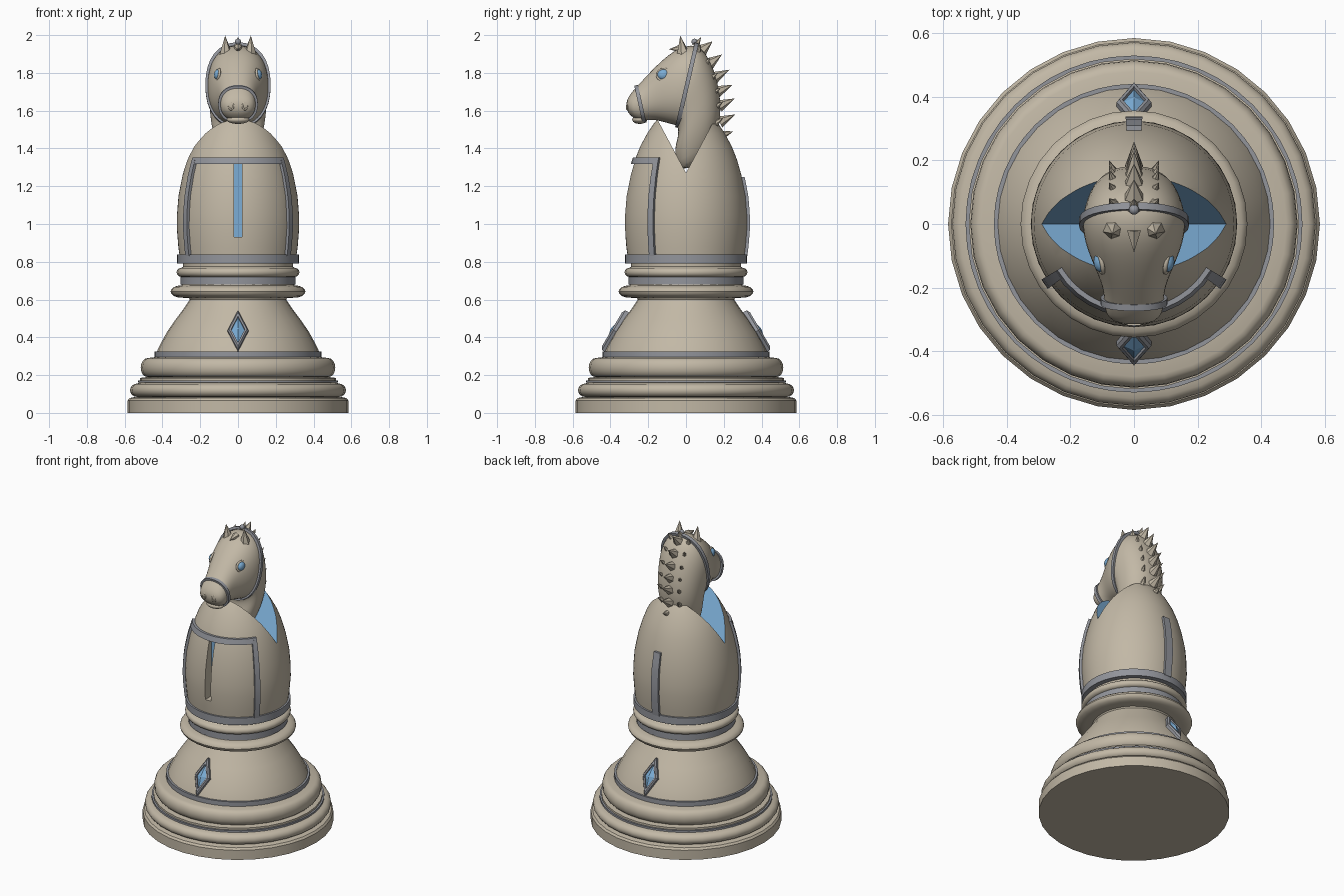
import bpy, bmesh, math
from mathutils import Vector, Matrix

if "Cube" in bpy.data.objects:
    bpy.data.objects.remove(bpy.data.objects["Cube"])


def material(name, rgb):
    m = bpy.data.materials.new(name)
    m.diffuse_color = (*rgb, 1)
    m.use_nodes = True
    m.node_tree.nodes["Principled BSDF"].inputs["Base Color"].default_value = m.diffuse_color
    return m


TAN = material("tan stone", (0.54, 0.48, 0.38))
GREY = material("grey trim", (0.29, 0.30, 0.33))
BLUE = material("blue", (0.20, 0.42, 0.67))


def finish(name, bm, mat, angle=35):
    bmesh.ops.remove_doubles(bm, verts=bm.verts, dist=1e-5)
    bmesh.ops.recalc_face_normals(bm, faces=bm.faces)
    me = bpy.data.meshes.new(name)
    bm.to_mesh(me)
    bm.free()
    ob = bpy.data.objects.new(name, me)
    bpy.context.collection.objects.link(ob)
    me.materials.append(mat)
    if angle:
        smooth(ob, angle)
    return ob


def smooth(ob, angle):
    bpy.ops.object.select_all(action='DESELECT')
    ob.select_set(True)
    bpy.context.view_layer.objects.active = ob
    bpy.ops.object.shade_smooth_by_angle(angle=math.radians(angle))


def loft(name, rings, mat, closed=False, angle=35):
    """Skin a list of equal-length point rings."""
    bm = bmesh.new()
    vs = [[bm.verts.new(p) for p in ring] for ring in rings]
    n = len(vs[0])
    pairs = list(zip(vs, vs[1:])) + ([(vs[-1], vs[0])] if closed else [])
    for a, b in pairs:
        for i in range(n):
            j = (i + 1) % n
            bm.faces.new((a[i], a[j], b[j], b[i]))
    if not closed:
        bm.faces.new(vs[0])
        bm.faces.new(vs[-1])
    return finish(name, bm, mat, angle)


def lathe(name, profile, mat, seg=32, closed=False):
    rings = [[(r * math.cos(2 * math.pi * i / seg), r * math.sin(2 * math.pi * i / seg), z)
              for i in range(seg)] for r, z in profile]
    return loft(name, rings, mat, closed)


def bulge(r0, r1, z0, z1, n=8):
    return [(r0 + (r1 - r0) * math.sin(math.pi * i / n),
             (z0 + z1) / 2 - (z1 - z0) / 2 * math.cos(math.pi * i / n)) for i in range(n + 1)]


def section(top, bottom, w, n=24, scale=1.0, shift=0.0):
    """Oval in the plane through two side-view points, half width w."""
    t, b = Vector((0, *top)), Vector((0, *bottom))
    mid, up = (t + b) / 2, (t - b) / 2
    side = Vector((1, 0, 0))
    nrm = side.cross(up).normalized()
    grow = (scale - 1) * up.length
    out = []
    for i in range(n):
        a = 2 * math.pi * i / n
        c, s = math.cos(a), math.sin(a)
        c, s = [math.copysign(abs(v) ** 0.9, v) for v in (c, s)]
        out.append(mid + nrm * shift + side * (w + grow) * c + up.normalized() * (up.length + grow) * s)
    return out


def strap(name, top, bottom, w, half, inner, outer):
    rings = [section(top, bottom, w, 32, s, h) for s, h in
             ((inner, -half), (outer, -half), (outer, half), (inner, half))]
    return loft(name, rings, GREY, closed=True)


def spike(name, base, tip, r, mat=TAN, sides=6):
    base, tip = Vector(base), Vector(tip)
    d = tip - base
    bm = bmesh.new()
    m = Matrix.Translation((base + tip) / 2) @ d.to_track_quat('Z', 'Y').to_matrix().to_4x4()
    bmesh.ops.create_cone(bm, cap_ends=True, segments=sides, radius1=r, radius2=0,
                          depth=d.length, matrix=m)
    return finish(name, bm, mat, 0)


def ball(name, loc, size, mat):
    bm = bmesh.new()
    bmesh.ops.create_uvsphere(bm, u_segments=20, v_segments=12, radius=1,
                              matrix=Matrix.Translation(loc) @ Matrix.Diagonal((*size, 1)))
    return finish(name, bm, mat, 60)


def hoop(name, loc, axis, ry, rz, tube, mat):
    """Small oval ring facing along axis."""
    q = Matrix.Translation(loc) @ Vector(axis).to_track_quat('Z', 'Y').to_matrix().to_4x4()
    rings = []
    for i in range(20):
        a = 2 * math.pi * i / 20
        rings.append([q @ Vector(((ry + tube * math.cos(b)) * math.cos(a),
                                  (rz + tube * math.cos(b)) * math.sin(a), tube * math.sin(b)))
                      for b in [math.pi * k / 4 for k in range(8)]])
    return loft(name, rings, mat, closed=True, angle=60)


# Turned base with mouldings
base = [(0, 0), (.585, 0), (.585, .065), (.575, .078), (.545, .085)]
base += bulge(.535, .572, .085, .155) + [(.52, .16), (.52, .185)]
base += bulge(.48, .515, .19, .29)
base += [(.44, .295), (.425, .335), (.405, .375), (.375, .43), (.33, .495), (.285, .555),
         (.255, .60), (.26, .608)]
base += bulge(.30, .357, .61, .675) + [(.295, .685), (.295, .715)]
base += bulge(.30, .325, .72, .768) + [(.29, .775), (.29, .80), (0, .80)]
lathe("base", base, TAN)

# Grey rings
for name, r0, r1, z0, z1 in (("foot_ring", .40, .441, .295, .325), ("neck_ring", .27, .305, .68, .72),
                             ("body_ring", .28, .322, .79, .838), ("lower_ring", .48, .53, .16, .172)):
    lathe(name, [(r0, z0), (r1, z0), (r1, z1), (r0, z1)], GREY, 48, closed=True)

# Domed body with a notch and a front slot
BODY = [(.305, .80), (.316, .88), (.324, .98), (.323, 1.05), (.315, 1.15), (.293, 1.26), (.27, 1.34),
        (.243, 1.41), (.205, 1.48), (.168, 1.535), (.145, 1.56), (.07, 1.61)]
body = lathe("body", [(0, .80)] + BODY + [(0, 1.63)], TAN, 64)
body.data.materials.append(BLUE)
notch = loft("notch_cutter", [[(x, 0, 1.27), (x, -.39, 2.0), (x, .39, 2.0)] for x in (-1, 1)], BLUE, angle=0)
slot = loft("slot_cutter", [[(-.021, y, .93), (.021, y, .93), (.021, y, 1.33), (-.021, y, 1.33)]
                            for y in (-.5, -.25)], TAN, angle=0)
for cutter in (notch, slot):
    cutter.hide_render = True
    mod = body.modifiers.new("cut", 'BOOLEAN')
    mod.operation, mod.solver, mod.object = 'DIFFERENCE', 'EXACT', cutter
    mod.material_mode = 'TRANSFER'
    bpy.context.view_layer.objects.active = body
    bpy.ops.object.modifier_apply(modifier=mod.name)
    bpy.data.objects.remove(cutter)
smooth(body, 30)
loft("slot_panel", [[(-.021, y, .93), (.021, y, .93), (.021, y, 1.33), (-.021, y, 1.33)]
                    for y in (-.256, -.248)], BLUE, angle=0)


def body_radius(z):
    for (r0, z0), (r1, z1) in zip(BODY, BODY[1:]):
        if z0 <= z <= z1:
            return r0 + (r1 - r0) * (z - z0) / (z1 - z0)


def rail(name, a0, a1, z0, z1, t=.016):
    """Strip hugging the body between two angles and heights."""
    n = 12
    tall = (z1 - z0) > .1
    rings = []
    for i in range(n + 1):
        f = i / n
        if tall:
            z = z0 + (z1 - z0) * f
            spots = [(a0, z, -.015), (a1, z, -.015), (a1, z, t), (a0, z, t)]
        else:
            a = a0 + (a1 - a0) * f
            spots = [(a, z0, -.015), (a, z0, t), (a, z1, t), (a, z1, -.015)]
        rings.append([((body_radius(z) + d) * math.cos(math.radians(a)),
                       (body_radius(z) + d) * math.sin(math.radians(a)), z) for a, z, d in spots])
    return loft(name, rings, GREY)


rail("front_top_rail", 211, 329, 1.318, 1.352)
rail("front_left_rail", 211, 217, .83, 1.34)
rail("front_right_rail", 323, 329, .83, 1.34)
rail("back_rail", 85.5, 94.5, .83, 1.25)

# Diamond ornaments front and back
for name, turn in (("front", 0), ("back", math.pi)):
    up, out = Vector((0, .51, .86)), Vector((0, -.86, .51))
    m = Matrix((Vector((1, 0, 0)), up, out)).transposed().to_4x4()
    m = Matrix.Rotation(turn, 4, 'Z') @ Matrix.Translation((0, -.378, .435)) @ m

    def diamond(s, h):
        return [m @ Vector(p) for p in ((.055 * s, 0, h), (0, .122 * s, h), (-.055 * s, 0, h), (0, -.122 * s, h))]
    loft(name + "_diamond_frame", [diamond(1, -.02), diamond(1, .006), diamond(.85, .016),
                                   diamond(.66, .016), diamond(.6, -.02)], GREY, closed=True, angle=0)
    loft(name + "_diamond_gem", [diamond(.66, -.02), diamond(.66, .005), diamond(.05, .022)], BLUE, angle=0)

# Horse head and neck
HEAD = [((-.318, 1.64), (-.312, 1.595), .045), ((-.305, 1.675), (-.285, 1.565), .083),
        ((-.278, 1.71), (-.245, 1.54), .095), ((-.24, 1.75), (-.205, 1.55), .094),
        ((-.19, 1.805), (-.17, 1.55), .105), ((-.13, 1.865), (-.14, 1.545), .125),
        ((-.06, 1.922), (-.105, 1.535), .147), ((0, 1.945), (-.07, 1.525), .16),
        ((.055, 1.95), (-.045, 1.52), .163), ((.105, 1.91), (-.04, 1.49), .16),
        ((.15, 1.82), (-.045, 1.45), .152), ((.18, 1.70), (-.055, 1.42), .145),
        ((.19, 1.57), (-.06, 1.38), .13), ((.15, 1.43), (-.05, 1.33), .10), ((.08, 1.31), (-.03, 1.28), .06)]
head = loft("head", [section(*s) for s in HEAD], TAN, angle=70)
head.modifiers.new("round", 'SUBSURF').levels = 1
head.modifiers["round"].render_levels = 1
ball("lower_lip", (0, -.245, 1.552), (.06, .04, .022), TAN)

# Bridle
strap("cheek_strap", (.055, 1.95), (-.045, 1.52), .163, .011, .97, 1.045)
strap("nose_strap", (-.262, 1.725), (-.222, 1.545), .096, .010, .95, 1.10)
ball("strap_bead", (0, .045, 1.965), (.016, .016, .016), GREY)

# Eyes, nostrils and ears
for side, x in (("left", -1), ("right", 1)):
    ball(side + "_eye", (x * .105, -.118, 1.79), (.022, .033, .029), BLUE)
    hoop(side + "_eyelid", (x * .108, -.118, 1.79), (x, -.25, .2), .036, .031, .007, TAN)
    hoop(side + "_nostril", (x * .036, -.309, 1.625), (x * .25, -1, .1), .012, .019, .005, TAN)
    spike(side + "_ear", (x * .064, -.015, 1.895), (x * .068, -.03, 1.998), .036)
spike("forelock", (0, -.02, 1.93), (0, -.09, 1.925), .025)

# Spiked mane: centre row and two smaller side rows
MANE = [(.085, 1.92, .14, 1.967), (.125, 1.85, .19, 1.897), (.15, 1.775, .23, 1.817), (.165, 1.70, .245, 1.737),
        (.175, 1.625, .26, 1.665), (.178, 1.54, .26, 1.58), (.17, 1.465, .25, 1.49)]
spike("mane_crest", (0, .05, 1.94), (0, .08, 1.99), .022)
for i, (y, z, ty, tz) in enumerate(MANE):
    spike(f"mane_{i}", (0, y, z), (0, ty, tz), .032)
    for x in (-1, 1):
        spike(f"mane_side_{i}_{x}", (x * .06, y - .025, z - .01),
              (x * .078, ty - .06, tz - .015), .02)
